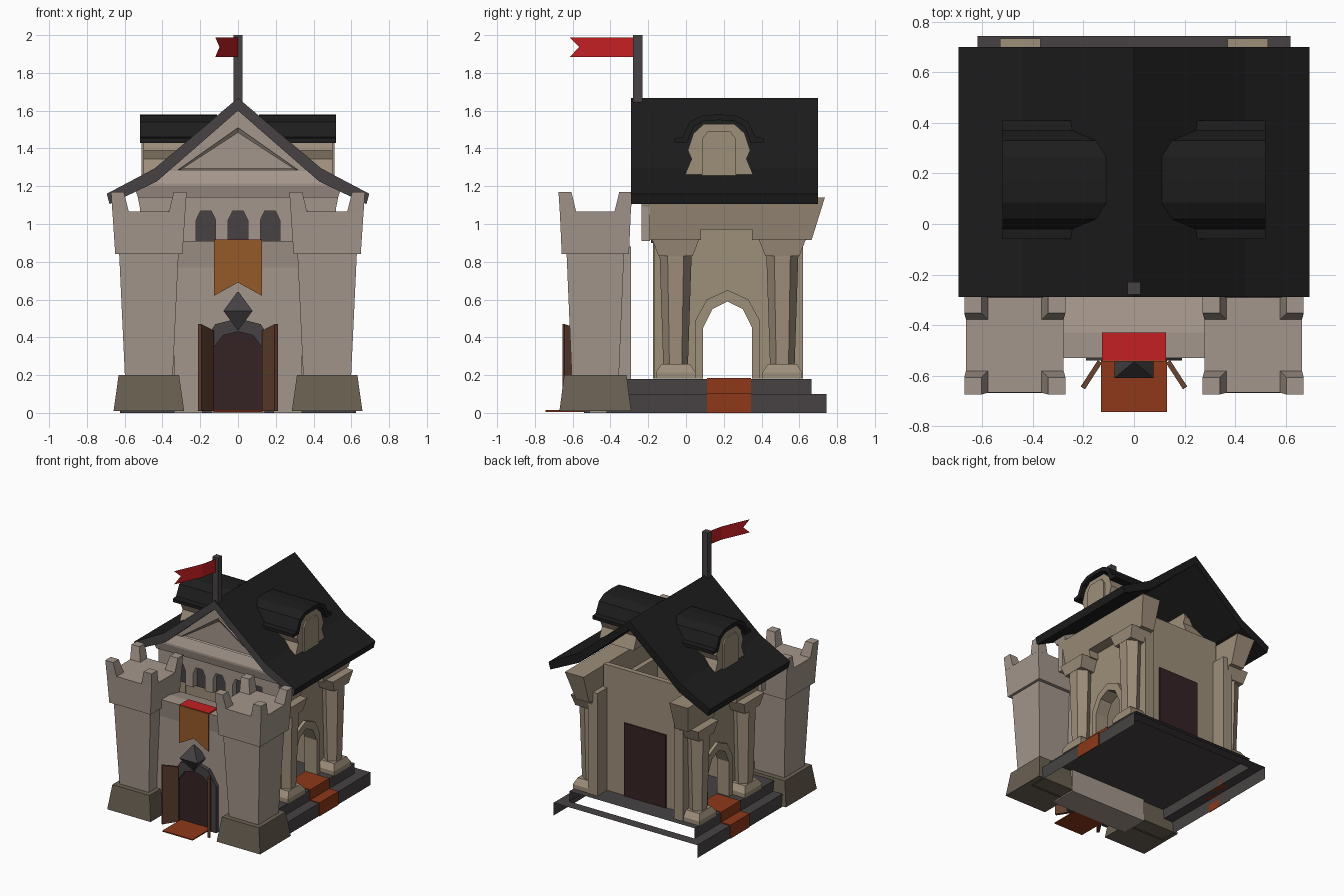
import bpy, bmesh, math
from mathutils import Vector

if "Cube" in bpy.data.objects:
    bpy.data.objects.remove(bpy.data.objects["Cube"])


def mat(name, r, g, b):
    m = bpy.data.materials.new(name)
    m.diffuse_color = (r, g, b, 1)
    m.use_nodes = True
    m.node_tree.nodes["Principled BSDF"].inputs["Base Color"].default_value = m.diffuse_color
    return m


STONE = mat("light_stone", .37, .305, .26)
TAN = mat("tan_stone", .34, .272, .195)
OLIVE = mat("plinth_stone", .145, .118, .085)
BLACK = mat("roof_slate", .012, .012, .012)
GREY = mat("dark_grey", .063, .055, .057)
RUST = mat("rust_carpet", .27, .04, .01)
ORANGE = mat("orange_banner", .30, .10, .022)
RED = mat("red_cloth", .55, .014, .016)
WOOD = mat("door_wood", .12, .05, .027)
DARK = mat("dark_interior", .036, .016, .018)


def finish(name, bm, *mats, recalc=True):
    if recalc:
        bmesh.ops.recalc_face_normals(bm, faces=bm.faces)
    me = bpy.data.meshes.new(name)
    bm.to_mesh(me)
    bm.free()
    for m in mats:
        me.materials.append(m)
    ob = bpy.data.objects.new(name, me)
    bpy.context.collection.objects.link(ob)
    return ob


def drop_faces(bm, test):
    """Remove hidden faces after making normals point outward."""
    bmesh.ops.recalc_face_normals(bm, faces=bm.faces)
    bm.normal_update()
    bmesh.ops.delete(bm, geom=[f for f in bm.faces if test(f.normal)], context="FACES_ONLY")


def loft_rects(bm, cx, cy, levels):
    """Stack of rectangles: levels are (z, half x, half y)."""
    rings = [[bm.verts.new((cx + sx * hx, cy + sy * hy, z))
              for sx, sy in ((-1, -1), (1, -1), (1, 1), (-1, 1))] for z, hx, hy in levels]
    for a, b in zip(rings, rings[1:]):
        for i in range(4):
            bm.faces.new((a[i], a[(i + 1) % 4], b[(i + 1) % 4], b[i]))
    bm.faces.new(rings[0][::-1])
    bm.faces.new(rings[-1])


def block(name, m, cx, cy, *levels, caps=True):
    bm = bmesh.new()
    loft_rects(bm, cx, cy, levels)
    if not caps:
        drop_faces(bm, lambda n: abs(n.z) > .9)
    return finish(name, bm, m, recalc=caps)


def box(name, m, x0, x1, y0, y1, z0, z1):
    hx, hy = abs(x1 - x0) / 2, (y1 - y0) / 2
    return block(name, m, (x0 + x1) / 2, (y0 + y1) / 2, (z0, hx, hy), (z1, hx, hy))


def slab_bm(pts, axis, a, b):
    """Extrude a profile: (y,z) points along x, or (x,z) points along y."""
    bm = bmesh.new()
    put = (lambda p, t: (t, p[0], p[1])) if axis == "x" else (lambda p, t: (p[0], t, p[1]))
    r0 = [bm.verts.new(put(p, a)) for p in pts]
    r1 = [bm.verts.new(put(p, b)) for p in pts]
    n = len(pts)
    for i in range(n):
        bm.faces.new((r0[i], r0[(i + 1) % n], r1[(i + 1) % n], r1[i]))
    bm.faces.new(r0)
    bm.faces.new(r1)
    return bm


def slab(name, m, pts, axis, a, b):
    return finish(name, slab_bm(pts, axis, a, b), m)


def both(half):
    """Mirror a half profile that starts on the centre line."""
    return half + [(-x, z) for x, z in reversed(half) if abs(x) > 1e-6]


# Steps: open at the back and below, the lower one a ring around the floor
for name, hx, y0, y1, z0, z1 in (("lower_step", .62, -.42, .745, 0, .1),
                                 ("upper_step", .54, -.34, .665, .1, .18)):
    bm = bmesh.new()
    loft_rects(bm, 0, (y0 + y1) / 2, ((z0, hx, (y1 - y0) / 2), (z1, hx, (y1 - y0) / 2)))
    drop_faces(bm, lambda n: n.y > .9 or n.z < -.9)
    if z0 == 0:
        tread = [f for f in bm.faces if f.normal.z > .9]
        bmesh.ops.inset_region(bm, faces=tread, thickness=.08, use_boundary=True,
                               use_even_offset=True)
        bmesh.ops.delete(bm, geom=tread, context="FACES")
    finish(name, bm, GREY, recalc=False)

# Hall: back wall with dark doorway, front wall
box("back_wall", TAN, -.36, .36, .46, .5, .181, 1.16)
box("back_doorway", DARK, -.18, .18, .5, .508, .181, .75)
box("hall_front_wall", TAN, -.42, .42, -.17, -.12, .181, 1.16)
box("arcade_shadow", GREY, -.46, .46, -.186, -.172, .9, 1.13)

ARCH = [(.09, .181), (.09, .45), (.14, .55), (.22, .59), (.3, .55), (.35, .45), (.35, .181)]
FRAME = [(.39, .181), (.39, .49), (.33, .6), (.22, .65), (.11, .6), (.05, .49), (.05, .181)]
for s, side in ((1, "right"), (-1, "left")):
    # Side wall with arch, arch trim, entablature flaring outward
    slab(side + "_wall", TAN, [(-.175, .181)] + ARCH + [(.62, .181), (.62, .98), (-.175, .98)],
         "x", s * .33, s * .41)
    slab(side + "_arch_trim", TAN, ARCH + FRAME, "x", s * .41, s * .435)
    bm = slab_bm([(-.23, .915), (.08, .915), (.08, .97), (.35, .97), (.35, .915), (.665, .915),
                  (.735, 1.14), (-.23, 1.14)], "x", s * .37, s * .53)
    for v in bm.verts:
        if abs(v.co.x) > .5:
            v.co.x -= s * .2 * (1.14 - v.co.z)
    finish(side + "_entablature", bm, TAN)
    # Columns
    for y, place in ((-.055, "front"), (.51, "rear")):
        nm = f"{side}_{place}_column"
        block(nm + "_base", TAN, s * .46, y, (.181, .085, .105), (.215, .085, .105), (.26, .065, .075))
        bm = bmesh.new()
        bmesh.ops.create_cone(bm, cap_ends=False, segments=6, radius1=.065, radius2=.085, depth=.6)
        bmesh.ops.translate(bm, verts=bm.verts, vec=(s * .46, y, .545))
        finish(nm, bm, TAN, recalc=False)
        block(nm + "_capital", TAN, s * .46, y, (.83, .075, .09), (.92, .09, .125))
    # Side carpet running over the steps
    yc0, yc1 = .11, .345
    for i, (a, b, z0, z1) in enumerate(((.62, .626, 0, .106), (.54, .62, .1, .106),
                                        (.54, .546, .106, .186), (.34, .54, .181, .186))):
        box(f"{side}_carpet_{i}", RUST, s * a, s * b, yc0, yc1, z0, z1)

    # Tower: plinth, shaft, flared head with corner merlons
    tx, ty = s * .472, -.48
    block(side + "_tower_plinth", OLIVE, tx, ty, (.01, .187, .19), (.2, .16, .165))
    block(side + "_tower_shaft", STONE, tx, ty, (.2, .127, .125), (.84, .157, .152), caps=False)
    block(side + "_tower_head", STONE, tx, ty, (.84, .178, .178), (1.065, .193, .188))
    bm = bmesh.new()
    for mx in (-1, 1):
        for my in (-1, 1):
            loft_rects(bm, tx, ty, ((1.06, .193, .188), (1.17, .2, .195)))
            bm.verts.ensure_lookup_table()
            for v in bm.verts[-8:]:  # pull the inner sides toward this corner
                w = .088 if v.co.z < 1.1 else .068
                if (v.co.x - tx) * mx < 0:
                    v.co.x = tx + mx * ((.193 if v.co.z < 1.1 else .2) - w)
                if (v.co.y - ty) * my < 0:
                    v.co.y = ty + my * ((.188 if v.co.z < 1.1 else .195) - w)
    finish(side + "_tower_merlons", bm, STONE)

    # Door leaf standing open
    bm = bmesh.new()
    loft_rects(bm, 0, -.062, ((.01, .01, .062), (.43, .01, .062), (.47, .01, .062)))
    for v in bm.verts:
        if v.co.z > .45 and v.co.y > -.05:
            v.co.z = .435
        a = s * math.radians(33)
        x, y = v.co.x, v.co.y
        v.co = Vector((x * math.cos(a) - y * math.sin(a) + s * .135,
                       x * math.sin(a) + y * math.cos(a) - .545, v.co.z))
    finish(side + "_door_leaf", bm, WOOD)

    # Dormer: body, window and curved hood
    c = .175
    prof = both([(0, 1.53), (.08, 1.53), (.135, 1.48), (.165, 1.39), (.145, 1.345), (.185, 1.25)])
    slab(side + "_dormer_body", TAN, [(c + y, z) for y, z in prof], "x", s * .2, s * .5)
    win = both([(0, 1.49), (.06, 1.49), (.09, 1.45), (.09, 1.255)])
    slab(side + "_dormer_window_trim", TAN, [(c + y, z) for y, z in win], "x", s * .5, s * .512)
    outer = [(0, 1.58), (.09, 1.575), (.155, 1.54), (.195, 1.46), (.235, 1.455)]
    inner = [(.235, 1.43), (.17, 1.43), (.135, 1.515), (.08, 1.545), (0, 1.55)]
    ring = outer + inner + [(-y, z) for y, z in reversed(inner[:-1])] \
        + [(-y, z) for y, z in reversed(outer[1:])]
    bm = slab_bm([(c + y, z) for y, z in ring], "x", s * .1, s * .52)
    for v in bm.verts:  # back end follows the roof slope
        if abs(v.co.x) < .2:
            v.co.x = s * (.11 + max(0, 1.56 - v.co.z))
    finish(side + "_dormer_hood", bm, BLACK)

# Main roof: slate with a grey front edge
top = [(0, 1.667), (.44, 1.295), (.695, 1.16)]
low = [(.68, 1.105), (.43, 1.225), (0, 1.6)]
pts = top + low + [(-x, z) for x, z in reversed(low[:-1])] + [(-x, z) for x, z in reversed(top[1:])]
bm = slab_bm(pts, "y", -.29, .7)
bmesh.ops.recalc_face_normals(bm, faces=bm.faces)
for f in bm.faces:
    f.material_index = 1 if f.normal.y < -.5 else 0
finish("main_roof", bm, BLACK, GREY)

# Pediment with a recessed triangle, cornice beam and arcade
slab("pediment", STONE, [(-.5, 1.22), (.5, 1.22), (.42, 1.245), (0, 1.61), (-.42, 1.245)],
     "y", -.23, -.15)
bm = slab_bm([(-.32, 1.285), (.32, 1.285), (0, 1.51)], "y", -.245, -.225)
bmesh.ops.recalc_face_normals(bm, faces=bm.faces)
face = [f for f in bm.faces if f.normal.y < -.9]
bmesh.ops.inset_region(bm, faces=face, thickness=.025)
bmesh.ops.translate(bm, verts=face[0].verts, vec=(0, .012, 0))
finish("pediment_triangle", bm, STONE)
block("cornice", STONE, 0, -.2, (1.14, .53, .05), (1.2, .55, .065), (1.215, .55, .065), (1.28, .42, .035))
pts = [(-.52, .91)]
for i in range(-2, 3):
    pts += [(i * .17 + dx, z) for dx, z in ((-.052, .91), (-.052, 1.02), (-.028, 1.07), (.028, 1.07),
                                            (.052, 1.02), (.052, .91))]
slab("arcade", STONE, pts + [(.52, .91), (.52, 1.14), (-.52, 1.14)], "y", -.235, -.19)

# Gate wall with slightly overhanging parapet
slab("gate_wall", STONE, [(-.51, 0), (-.51, .77), (-.53, .91), (-.43, .91), (-.29, .88), (-.29, 0)],
     "x", -.34, .34)
# Gate opening, frame and spike
slab("gate_opening", DARK, both([(0, .45), (.09, .43), (.15, .34), (.15, .01)]), "y", -.518, -.51)
o = [(.19, 0), (.19, .36), (.12, .47), (0, .5)]
n = [(0, .43), (.08, .41), (.14, .33), (.14, 0)]
full = o + [(-x, z) for x, z in reversed(o[:-1])] + [(-x, z) for x, z in reversed(n[1:])] + n
slab("gate_frame", GREY, full, "y", -.54, -.505)
bm = bmesh.new()
loft_rects(bm, 0, -.545, ((.44, .004, .004), (.54, .077, .065), (.64, .004, .004)))
finish("gate_spike", bm, GREY)
box("gate_carpet", RUST, -.13, .13, -.745, -.51, .005, .014)

# Banner draped over the parapet
box("banner_top", RED, -.127, .127, -.54, -.43, .91, .918)
slab("banner", ORANGE, [(-.127, .915), (.127, .915), (.127, .62), (0, .69), (-.127, .62)],
     "y", -.545, -.537)

# Flagpole and swallowtail flag
box("flagpole", GREY, -.025, .025, -.28, -.23, 1.6, 2.0)
bm = bmesh.new()
cols = [[bm.verts.new((x, y, z)) for z in (1.885, 1.937, 1.988)]
        for x, y in ((0, -.28), (-.025, -.4), (-.12, -.615))]
cols[2][1].co = (-.098, -.565, 1.937)
for a, b in zip(cols, cols[1:]):
    for i in (0, 1):
        bm.faces.new((a[i], a[i + 1], b[i + 1], b[i]))
finish("flag", bm, RED)
